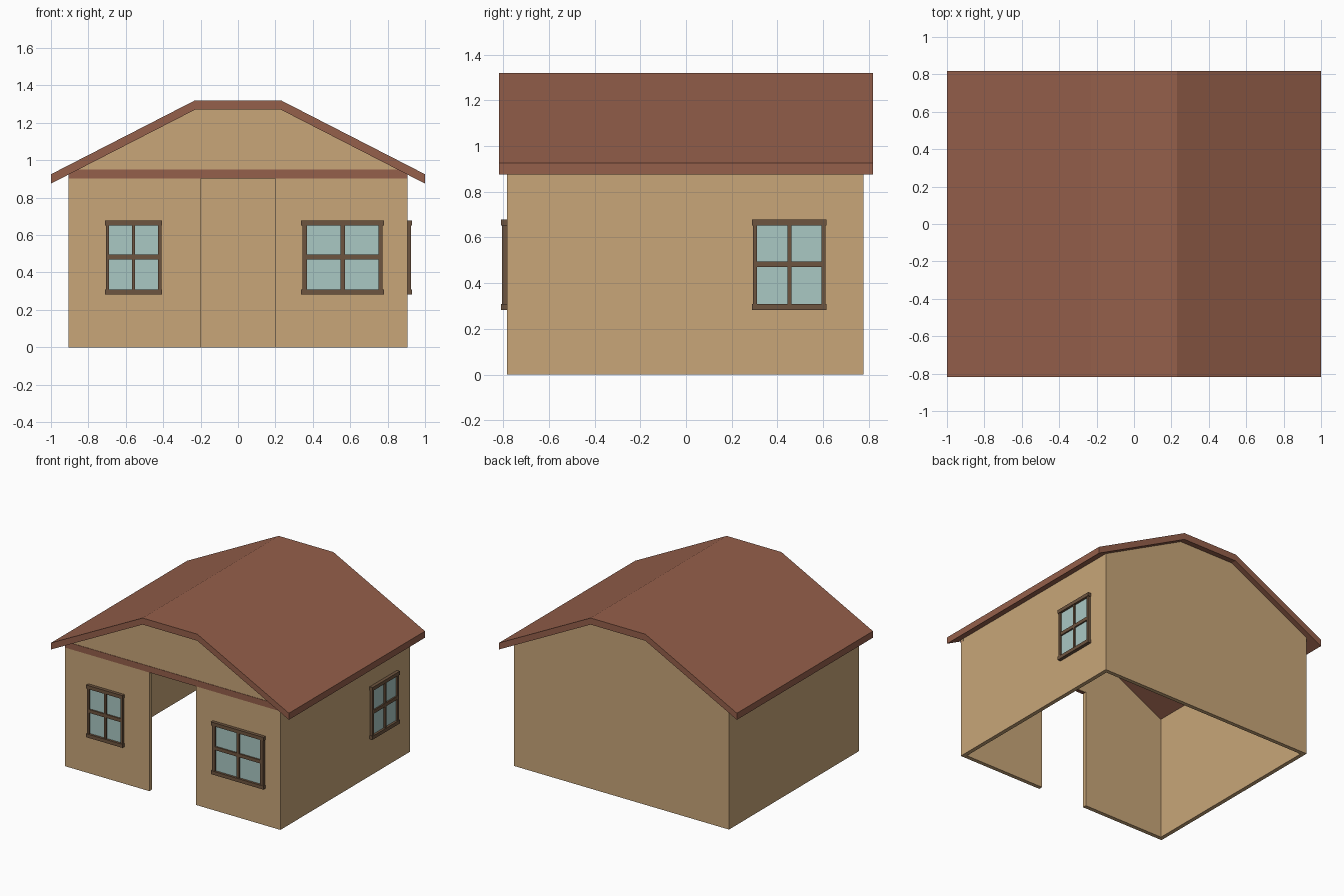
import bpy, bmesh
from math import pi
from mathutils import Matrix

if "Cube" in bpy.data.objects:
    bpy.data.objects.remove(bpy.data.objects["Cube"])


def material(name, rgb):
    m = bpy.data.materials.new(name)
    m.diffuse_color = (*rgb, 1)
    m.use_nodes = True
    m.node_tree.nodes["Principled BSDF"].inputs["Base Color"].default_value = m.diffuse_color
    return m


PLASTER = material("plaster", (0.58, 0.38, 0.19))
ROOF = material("roof_brown", (0.30, 0.115, 0.07))
WOOD = material("window_wood", (0.155, 0.09, 0.05))
GLASS = material("window_glass", (0.40, 0.58, 0.55))


def add_prism(bm, pts, y0, y1):
    """Extrude an (x, z) outline from y0 to y1."""
    face = bm.faces.new([bm.verts.new((x, y0, z)) for x, z in pts])
    ext = bmesh.ops.extrude_face_region(bm, geom=[face])["geom"]
    verts = [v for v in ext if isinstance(v, bmesh.types.BMVert)]
    bmesh.ops.translate(bm, verts=verts, vec=(0, y1 - y0, 0))


def make(name, prisms, mat, matrix=Matrix()):
    """One object from a list of (outline, y0, y1)."""
    bm = bmesh.new()
    for pts, y0, y1 in prisms:
        add_prism(bm, pts, y0, y1)
    bmesh.ops.recalc_face_normals(bm, faces=bm.faces)
    me = bpy.data.meshes.new(name)
    bm.to_mesh(me)
    bm.free()
    me.materials.append(mat)
    ob = bpy.data.objects.new(name, me)
    ob.matrix_world = matrix
    bpy.context.collection.objects.link(ob)
    return ob


def rect(x0, x1, z0, z1):
    return [(x0, z0), (x1, z0), (x1, z1), (x0, z1)]


# Main dimensions
W, FRONT, BACK, T = 0.905, -0.783, 0.776, 0.03
HEAD, RIDGE, EAVE, FLAT = 0.905, 1.27, 0.875, 0.23


def under_roof(x):
    return EAVE + (1 - abs(x)) * (RIDGE - EAVE) / (1 - FLAT)


def gable(z0):
    return [(-W, z0), (W, z0), (W, under_roof(W)), (FLAT, RIDGE),
            (-FLAT, RIDGE), (-W, under_roof(W))]


# Roof: bent slab with a flat ridge and vertical eave ends
lower = [(-1, EAVE), (-FLAT, RIDGE), (FLAT, RIDGE), (1, EAVE)]
upper = [(x, z + 0.05) for x, z in reversed(lower)]
make("roof", [(lower + upper, -0.817, 0.817)], ROOF)

# Walls: back with gable, two sides, front panels either side of the doorway
make("back_wall", [(gable(0), BACK - T, BACK)], PLASTER)
for side, s in (("left", -1), ("right", 1)):
    a, b = s * W, s * (W - T)
    make(side + "_wall",
         [([(a, 0), (b, 0), (b, under_roof(b)), (a, under_roof(a))],
           FRONT + T, BACK - T)], PLASTER)
    make("front_wall_" + side,
         [(rect(s * 0.197, a, 0, HEAD), FRONT, FRONT + T)], PLASTER)
make("front_gable", [(gable(HEAD), FRONT, FRONT + 0.026)], PLASTER)

# Beam across the front above the doorway
top_x = 1 - (0.95 - EAVE) * (1 - FLAT) / (RIDGE - EAVE)
make("front_beam",
     [([(-W, HEAD - 0.002), (W, HEAD - 0.002), (W, under_roof(W)),
        (top_x, 0.95), (-top_x, 0.95), (-W, under_roof(W))],
       FRONT - 0.003, FRONT + 0.022)], ROOF)


def window(name, width, matrix):
    """Four-pane window facing local -y, standing on the wall surface y = 0."""
    h = width / 2
    bar = 0.054 * width            # stiles and muntin scale with the width
    edge = h - 0.015 * width
    frame = [(rect(-h, h, z, z + 0.027), -0.025, 0) for z in (0.282, 0.652)]
    frame += [(rect(x, x + bar, 0.309, 0.652), -0.021, 0)
              for x in (-edge, edge - bar)]
    frame.append((rect(-bar / 2, bar / 2, 0.309, 0.652), -0.019, 0))
    frame += [(rect(x0, x1, 0.47, 0.496), -0.019, 0)
              for x0, x1 in ((-edge + bar, -bar / 2), (bar / 2, edge - bar))]
    make(name + "_frame", frame, WOOD, matrix)
    make(name + "_glass", [(rect(-edge + bar, edge - bar, 0.309, 0.652),
                            -0.008, 0)], GLASS, matrix)


# Windows: two on the front, one on the right side
window("front_window_left", 0.305, Matrix.Translation((-0.558, FRONT, 0)))
window("front_window_right", 0.443, Matrix.Translation((0.559, FRONT, 0)))
window("side_window", 0.327,
       Matrix.Translation((W, 0.452, 0)) @ Matrix.Rotation(pi / 2, 4, "Z"))
